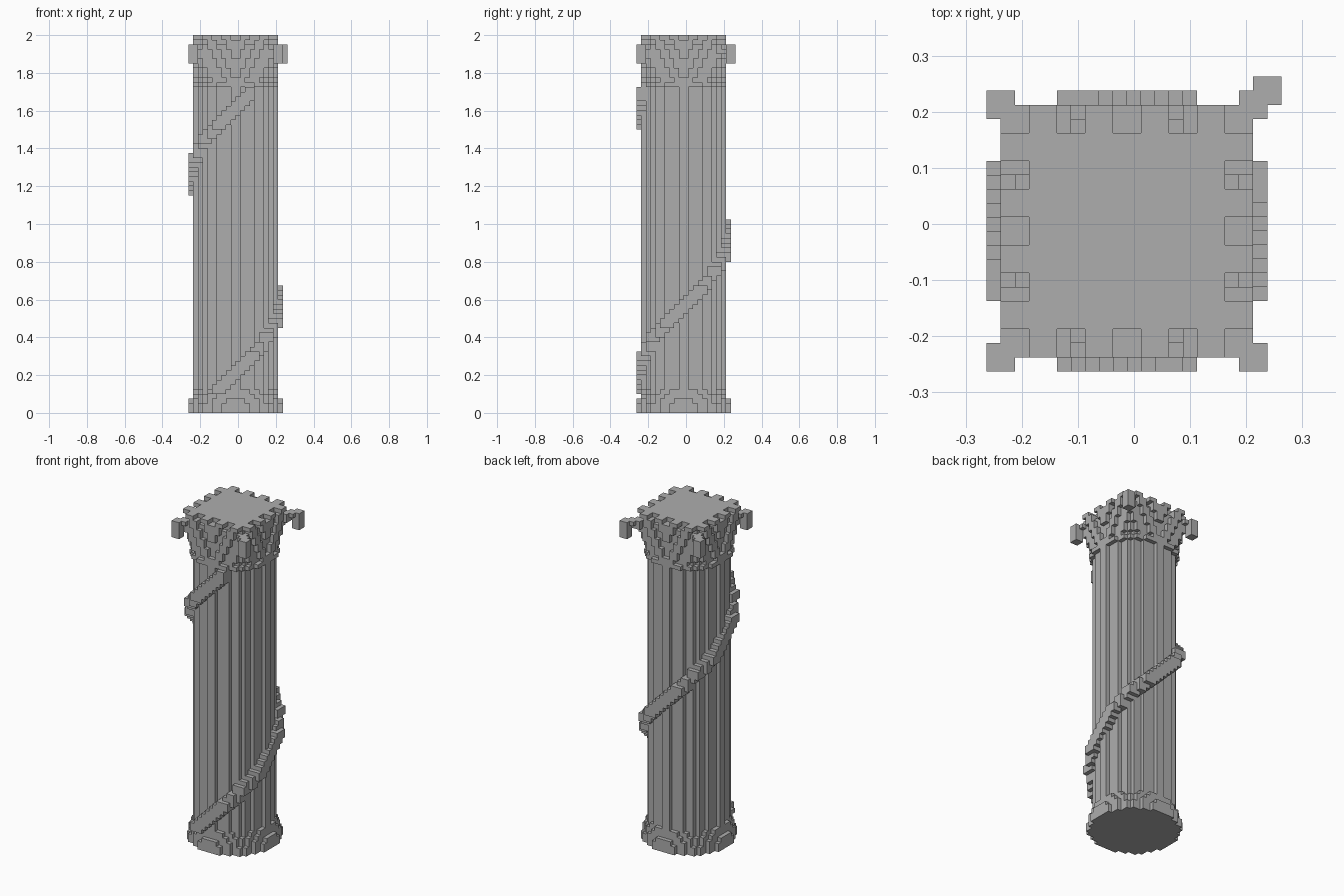
import bpy, bmesh, math
from mathutils import Vector

if "Cube" in bpy.data.objects:
    bpy.data.objects.remove(bpy.data.objects["Cube"])

U = 0.025                              # edge of one block
AXIS = Vector((-U / 2, -U / 2, 0))     # the shaft axis sits half a block off centre

stone = bpy.data.materials.new("grey_stone")
stone.use_nodes = True
GREY = (0.42, 0.42, 0.42, 1)
stone.diffuse_color = GREY
stone.node_tree.nodes["Principled BSDF"].inputs["Base Color"].default_value = GREY


def block_object(name, cells):
    """Skin a set of unit blocks with only its outer faces."""
    bm = bmesh.new()
    corners = {}

    def corner(p):
        if p not in corners:
            corners[p] = bm.verts.new(Vector(p) * U + AXIS)
        return corners[p]

    for cell in cells:
        for axis in range(3):
            for side in (0, 1):
                neighbour = list(cell)
                neighbour[axis] += 2 * side - 1
                if tuple(neighbour) in cells:
                    continue
                a, b = (axis + 1) % 3, (axis + 2) % 3
                ring = []
                for da, db in ((0, 0), (1, 0), (1, 1), (0, 1)):
                    p = list(cell)
                    p[axis] += side
                    p[a] += da
                    p[b] += db
                    ring.append(corner(tuple(p)))
                bm.faces.new(ring if side else ring[::-1])
    bmesh.ops.dissolve_limit(bm, angle_limit=0.01, verts=bm.verts, edges=bm.edges)
    mesh = bpy.data.meshes.new(name)
    bm.to_mesh(mesh)
    bm.free()
    mesh.materials.append(stone)
    obj = bpy.data.objects.new(name, mesh)
    bpy.context.collection.objects.link(obj)
    return obj


def box(x, y, z, w, d, h):
    return {(i, j, k) for i in range(x, x + w)
            for j in range(y, y + d) for k in range(z, z + h)}


def disc(radius, z, height=1):
    return {(i, j, k) for i, j, k in box(-12, -12, z, 24, 24, height)
            if math.hypot(i + 0.5, j + 0.5) <= radius}


# Stepped round base
base = disc(10, 0, 2) | disc(9.7, 2) | disc(9.4, 3) | disc(9, 4)
block_object("base", base)

# Shaft with stepped corners
SHAFT_TOP = 69
block_object("shaft", disc(8.6, 5, SHAFT_TOP - 5))

# Vine winding up the shaft
vine = set()
STEPS = 600
for n in range(STEPS):
    turn = -0.09 + 1.15 * n / STEPS
    angle = math.tau * (turn - 0.25)
    x = round(9.25 * math.cos(angle))
    y = round(9.25 * math.sin(angle))
    z = round((0.22 + 1.4 * turn) / U)
    vine |= box(x - 1, y - 1, z - 1, 2, 2, 2)
shaft_cells = disc(8.6, 0, SHAFT_TOP)
vine = {c for c in vine if 4 <= c[2] < SHAFT_TOP and c not in shaft_cells}
block_object("vine", vine)

# Capital: collar, flaring bell and raised zigzag leaves
capital = disc(9.4, SHAFT_TOP)
TIERS = 10
for i, j, k in box(-9, -9, 1, 18, 18, TIERS):
    a, b = abs(i + 0.5), abs(j + 0.5)
    depth, along = max(a, b), min(a, b)
    leaf = (along - k * 0.5) % 4 < 2
    if math.hypot(a, b) > 8.7 + 0.33 * k:
        continue
    if depth < 7 or (depth < 8 and (k < TIERS - 1 or leaf)) or (leaf and k < TIERS):
        capital.add((i, j, SHAFT_TOP + k))
    elif k == TIERS and leaf and along < 7:
        capital.add((i, j, SHAFT_TOP + k))
block_object("capital", capital)

# Corner scrolls, each hung from a short arm
for name, sx, sy, reach in (("front_right", -1, -1, 8), ("front_left", 1, -1, 8),
                            ("back_right", -1, 1, 8), ("back_left", 1, 1, 9)):
    def place(cells):
        return {(i if sx > 0 else -1 - i, j if sy > 0 else -1 - j, k) for i, j, k in cells}
    arm = box(reach - 1, reach - 1, 77, 2, 2, 1) | box(reach - 2, reach - 2, 76, 2, 2, 2)
    scroll = place(box(reach, reach, 74, 2, 2, 4) | arm)
    block_object("scroll_" + name, scroll - capital)
